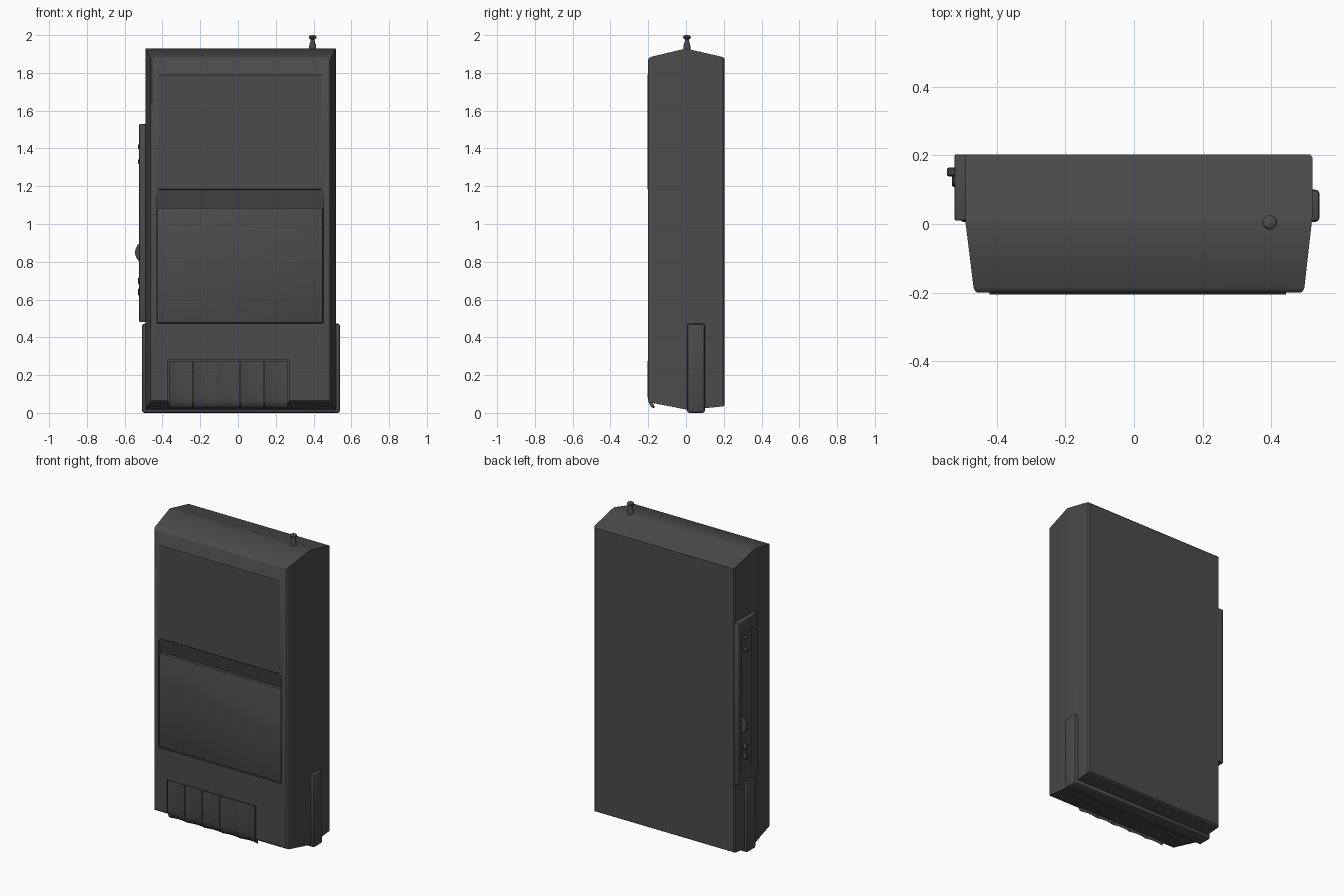
import bpy, bmesh, math
from mathutils import Vector

if "Cube" in bpy.data.objects:
    bpy.data.objects.remove(bpy.data.objects["Cube"])

charcoal = bpy.data.materials.new("charcoal plastic")
charcoal.diffuse_color = (0.07, 0.07, 0.07, 1)
charcoal.use_nodes = True
charcoal.node_tree.nodes["Principled BSDF"].inputs["Base Color"].default_value = charcoal.diffuse_color


def make(name, loops, smooth=True):
    """Solid lofted through closed loops with equal point counts."""
    bm = bmesh.new()
    rows = [[bm.verts.new(p) for p in loop] for loop in loops]
    n = len(rows[0])
    for a, b in zip(rows, rows[1:]):
        for i in range(n):
            bm.faces.new((a[i], a[(i + 1) % n], b[(i + 1) % n], b[i]))
    bm.faces.new(rows[0][::-1])
    bm.faces.new(rows[-1])
    bmesh.ops.recalc_face_normals(bm, faces=bm.faces)
    me = bpy.data.meshes.new(name)
    bm.to_mesh(me)
    bm.free()
    ob = bpy.data.objects.new(name, me)
    bpy.context.collection.objects.link(ob)
    me.materials.append(charcoal)
    activate(ob)
    if smooth:
        bpy.ops.object.shade_smooth_by_angle(angle=math.radians(30))
    return ob


def activate(ob):
    bpy.ops.object.select_all(action='DESELECT')
    ob.select_set(True)
    bpy.context.view_layer.objects.active = ob


def box(name, x0, x1, y0, y1, z0, z1, bevel=0):
    ob = make(name, [[(x0, y, z0), (x1, y, z0), (x1, y, z1), (x0, y, z1)] for y in (y0, y1)], False)
    if bevel:
        m = ob.modifiers.new("bevel", 'BEVEL')
        m.width, m.segments = bevel, 2
        bpy.ops.object.modifier_apply(modifier=m.name)
        bpy.ops.object.shade_smooth_by_angle(angle=math.radians(30))
    return ob


def prism_x(name, x0, x1, profile):
    return make(name, [[(x, y, z) for y, z in profile] for x in (x0, x1)])


def lathe(name, origin, axis, profile, sides=20):
    """Turned part: profile is (distance along axis, radius)."""
    w = Vector(axis)
    u = w.orthogonal().normalized()
    v = w.cross(u)
    o = Vector(origin)
    ang = [2 * math.pi * i / sides for i in range(sides)]
    return make(name, [[o + w * d + (u * math.cos(a) + v * math.sin(a)) * r for a in ang]
                       for d, r in profile])


def cut(ob, cutter):
    activate(ob)
    m = ob.modifiers.new("cut", 'BOOLEAN')
    m.operation, m.object, m.solver = 'DIFFERENCE', cutter, 'EXACT'
    bpy.ops.object.modifier_apply(modifier=m.name)
    bpy.data.objects.remove(cutter)
    bpy.ops.object.shade_smooth_by_angle(angle=math.radians(30))


# Body: tapered sides, ridged top and bottom, softened front and back rims
sections = [(-0.2, -0.455, 0.485, 0.065, 1.870), (-0.195, -0.463, 0.492, 0.058, 1.879),
            (-0.185, -0.467, 0.496, 0.054, 1.885), (0.0, -0.490, 0.517, 0.018, 1.929),
            (0.02, -0.491, 0.519, 0.018, 1.924), (0.195, -0.491, 0.519, 0.034, 1.884),
            (0.203, -0.484, 0.512, 0.040, 1.876)]
body = make("recorder_body", [[(a, y, c), (b, y, c), (b, y, d), (a, y, d)]
                              for y, a, b, c, d in sections])
cut(body, box("door_cutter", -0.43, 0.453, -0.25, -0.18, 0.473, 1.09))
cut(body, prism_x("groove_cutter", -0.43, 0.453,
                  [(-0.25, 1.085), (-0.178, 1.085), (-0.2, 1.175), (-0.25, 1.175)]))
cut(body, box("key_cutter", -0.37, 0.27, -0.25, -0.182, -0.05, 0.28))

# Speaker panel and cassette door on the front
prism_x("speaker_panel", -0.42, 0.443,
        [(-0.195, 1.175), (-0.205, 1.185), (-0.205, 1.79), (-0.195, 1.8)])
box("cassette_door", -0.426, 0.449, -0.199, -0.175, 0.477, 1.085, 0.003)

# Five scooped piano keys with hooked lower ends
pitch = 0.126
for k in range(5):
    x0 = -0.365 + k * pitch
    loops = []
    for i in range(7):
        t = i / 6
        dip = 0.009 * (1 - (2 * t - 1) ** 2)
        front = [(-0.203, 0.275), (-0.203, 0.085), (-0.197, 0.055), (-0.186, 0.034), (-0.174, 0.025)]
        back = [(-0.168, 0.036), (-0.178, 0.06), (-0.180, 0.275)]
        loops.append([(x0 + t * (pitch - 0.002), y + dip, z) for y, z in front]
                     + [(x0 + t * (pitch - 0.002), y, z) for y, z in back])
    make(f"piano_key_{k + 1}", loops)

# Ridge running under the base and up both sides
box("base_ridge", -0.508, 0.54, 0.006, 0.1, 0.0, 0.472, 0.012)

# Control plate on the left side with a shallow recess
plate = box("control_plate", -0.523, -0.48, 0.01, 0.203, 0.48, 1.53, 0.006)
cut(plate, box("recess_cutter", -0.6, -0.511, 0.06, 0.18, 0.55, 1.46))
lathe("volume_wheel", (-0.483, 0.138, 0.85), (0, 1, 0),
      [(0, 0.056), (0.004, 0.062), (0.022, 0.062), (0.026, 0.056)], 32)
for i, z in enumerate((0.7, 0.64)):
    lathe(f"jack_{i + 1}", (-0.50, 0.125, z), (-1, 0, 0), [(0, 0.018), (0.026, 0.018), (0.03, 0.013)])
for i, z in enumerate((1.41, 1.33)):
    lathe(f"side_button_{i + 1}", (-0.50, 0.125, z), (-1, 0, 0), [(0, 0.012), (0.027, 0.012), (0.029, 0.009)])

# Knob on top
lathe("top_knob", (0.395, 0.005, 1.915), (0, 0, 1),
      [(0, 0.019), (0.03, 0.018), (0.055, 0.011), (0.063, 0.011), (0.067, 0.019),
       (0.075, 0.021), (0.081, 0.017), (0.085, 0.008)])
